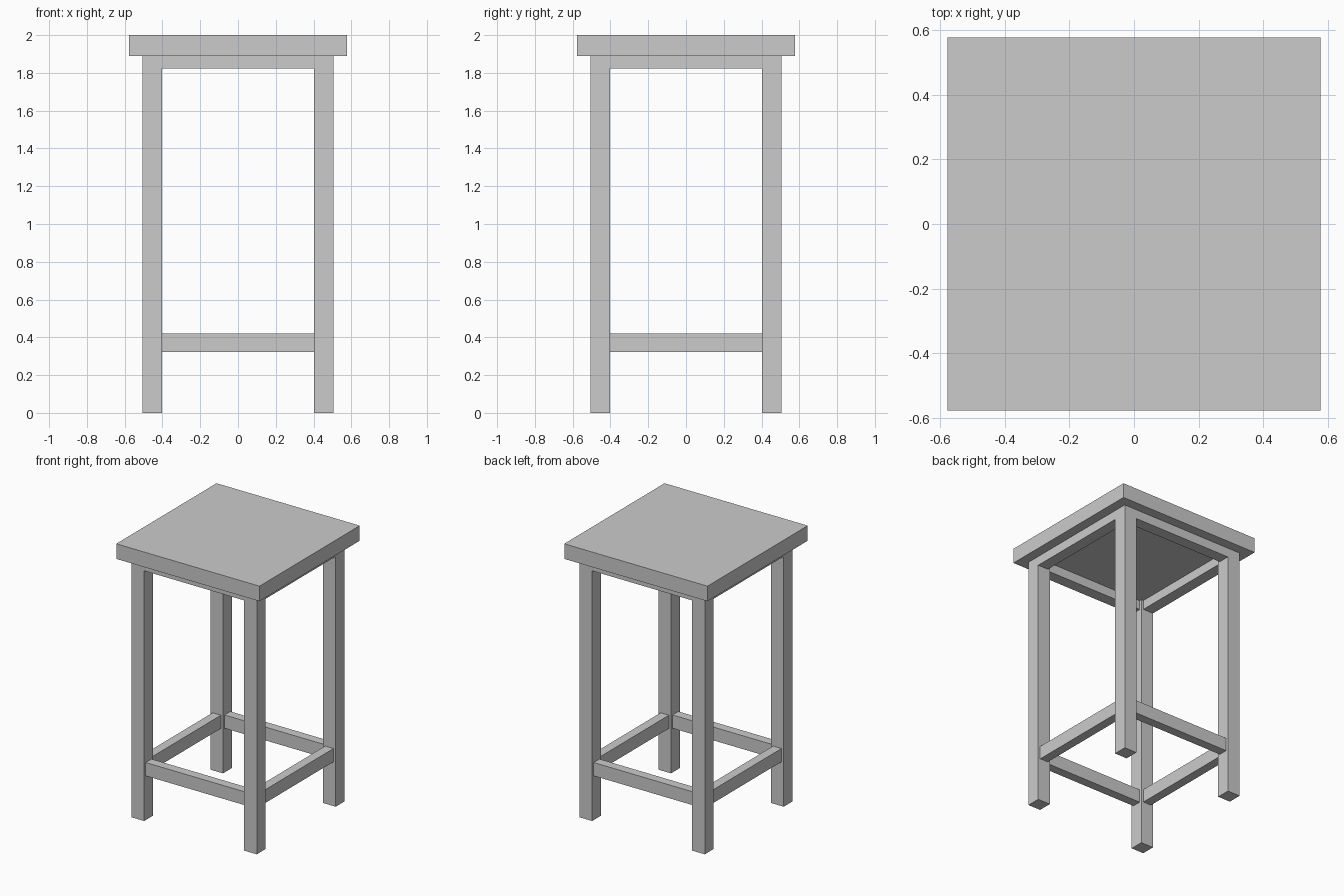
import bpy
from math import pi
from mathutils import Matrix

if "Cube" in bpy.data.objects:
    bpy.data.objects.remove(bpy.data.objects["Cube"])

SEAT = 0.577                        # half width of seat
LEG_OUT, LEG_IN = 0.505, 0.403      # outer and inner faces of the legs


def box(name, lo, hi, turn=0):
    """Box between two corners, turned about the z axis in quarter turns."""
    bpy.ops.mesh.primitive_cube_add(size=1)
    ob = bpy.context.object
    ob.name = name
    size = [b - a for a, b in zip(lo, hi)]
    mid = [(a + b) / 2 for a, b in zip(lo, hi)]
    ob.data.transform(Matrix.Rotation(turn * pi / 2, 4, 'Z')
                      @ Matrix.Translation(mid)
                      @ Matrix.Diagonal((*size, 1)))
    return ob


# Seat slab
box("seat", (-SEAT, -SEAT, 1.89), (SEAT, SEAT, 2.0))

# One leg, apron rail and stretcher per side
corners = ["front_left", "front_right", "back_right", "back_left"]
sides = ["front", "right", "back", "left"]
for i in range(4):
    box(corners[i] + "_leg", (-LEG_OUT, -LEG_OUT, 0), (-LEG_IN, -LEG_IN, 1.89), i)
    box(sides[i] + "_apron", (-LEG_IN, -LEG_OUT, 1.822), (LEG_IN, -0.42, 1.89), i)
    box(sides[i] + "_stretcher", (-LEG_IN, -0.487, 0.322), (LEG_IN, -0.42, 0.419), i)
